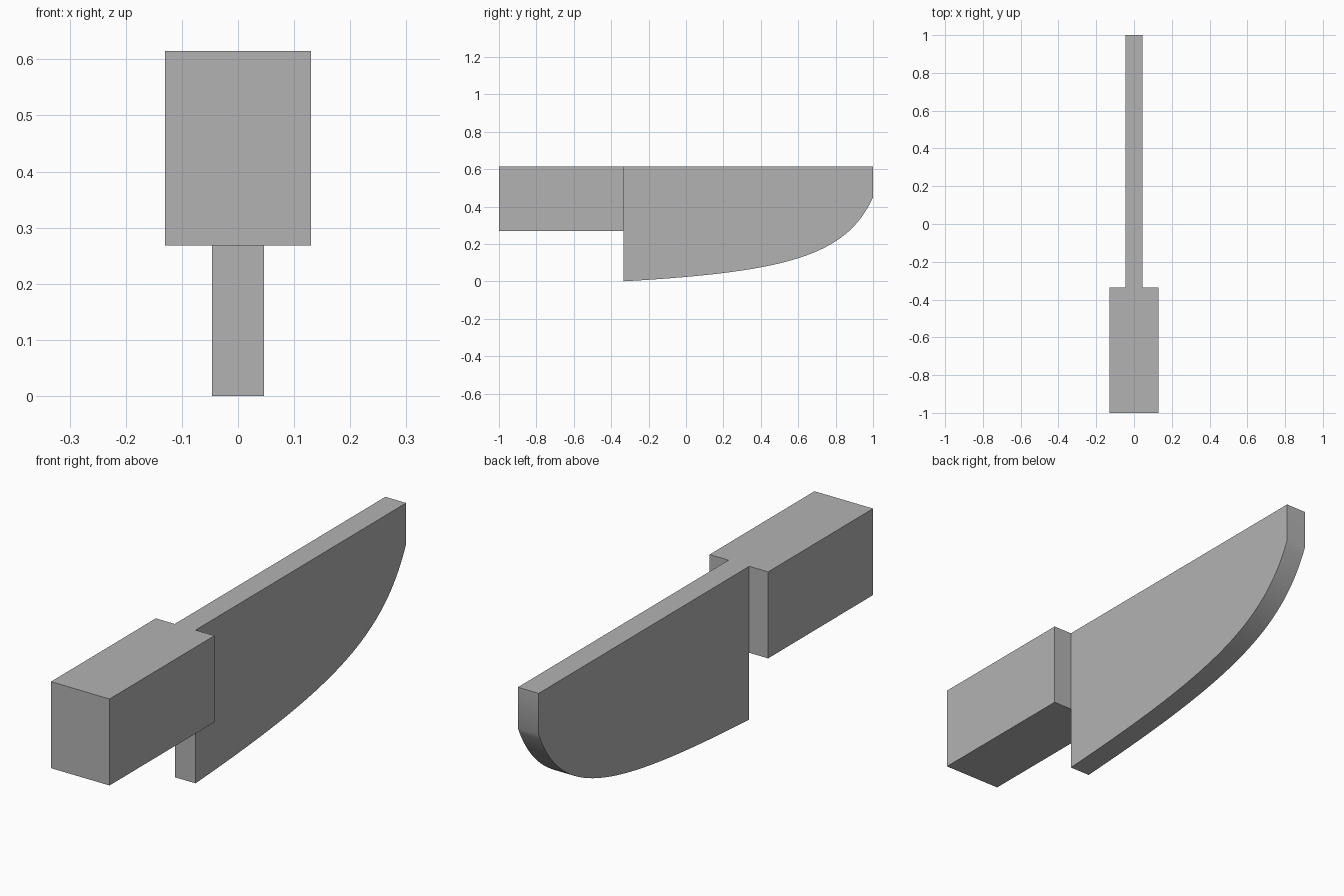
import bpy
import bmesh
from mathutils import Vector
from mathutils.geometry import interpolate_bezier

if "Cube" in bpy.data.objects:
    bpy.data.objects.remove(bpy.data.objects["Cube"], do_unlink=True)

TOP = 0.615      # shared flat top of both parts
JOINT = -0.335   # where the handle meets the blade

grey = bpy.data.materials.new("plain grey")
grey.use_nodes = True
grey.diffuse_color = (0.45, 0.45, 0.45, 1)
grey.node_tree.nodes["Principled BSDF"].inputs["Base Color"].default_value = grey.diffuse_color


def extrude_profile(name, outline, width):
    """Extrude a side outline of (y, z) points evenly about x = 0."""
    bm = bmesh.new()
    face = bm.faces.new([bm.verts.new((-width / 2, y, z)) for y, z in outline])
    extruded = bmesh.ops.extrude_face_region(bm, geom=[face])["geom"]
    verts = [v for v in extruded if isinstance(v, bmesh.types.BMVert)]
    bmesh.ops.translate(bm, verts=verts, vec=(width, 0, 0))
    bmesh.ops.recalc_face_normals(bm, faces=bm.faces)
    mesh = bpy.data.meshes.new(name)
    bm.to_mesh(mesh)
    bm.free()
    mesh.materials.append(grey)
    obj = bpy.data.objects.new(name, mesh)
    bpy.context.collection.objects.link(obj)
    return obj


# Square handle block
extrude_profile("handle", [(-1, 0.268), (JOINT, 0.268), (JOINT, TOP), (-1, TOP)], 0.26)

# Thin blade with a curved lower edge sweeping up to the blunt tip
curve = interpolate_bezier(Vector((JOINT, 0)), Vector((0.55, 0.05)),
                           Vector((0.86, 0.14)), Vector((1, 0.45)), 40)
edge = [(p[0], p[1]) for p in curve]
blade = extrude_profile("blade", edge + [(1, TOP), (JOINT, TOP)], 0.092)

# Smooth the curved edge, keep the corners sharp
bpy.ops.object.select_all(action="DESELECT")
blade.select_set(True)
bpy.context.view_layer.objects.active = blade
bpy.ops.object.shade_smooth_by_angle()
